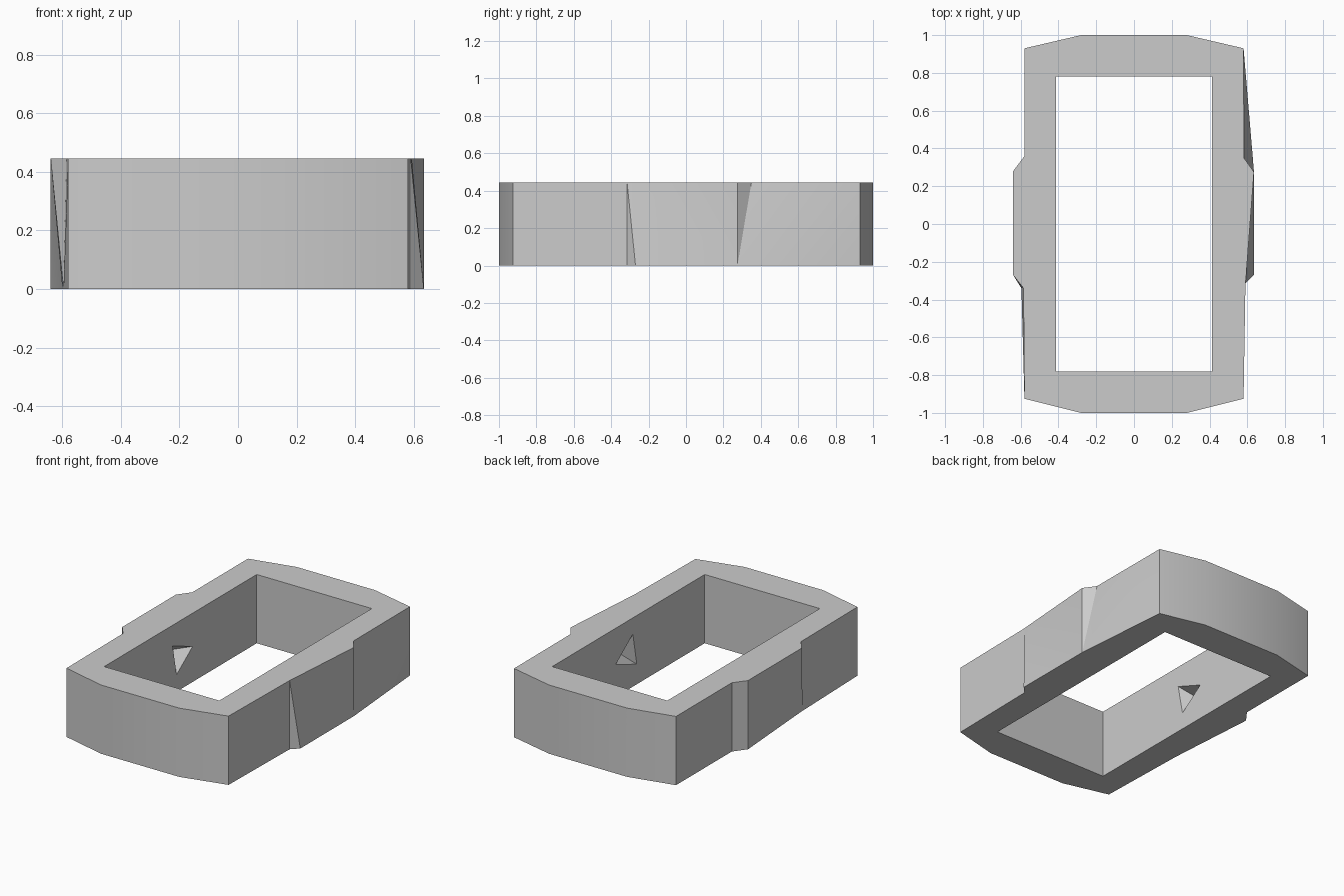
import bpy
import bmesh

cube = bpy.data.objects.get("Cube")
if cube:
    bpy.data.objects.remove(cube, do_unlink=True)

H = 0.445          # height of the frame
IX, IY = 0.412, 0.78   # half size of the opening

grey = bpy.data.materials.new("plain grey")
grey.use_nodes = True
colour = (0.6, 0.6, 0.6, 1)
grey.diffuse_color = colour
grey.node_tree.nodes["Principled BSDF"].inputs["Base Color"].default_value = colour

bm = bmesh.new()


def points(coords):
    return [bm.verts.new(c) for c in coords]


def loop_edges(verts):
    """Closed loop of edges, reusing those that exist."""
    edges = []
    for a, b in zip(verts, verts[1:] + verts[:1]):
        edges.append(bm.edges.get((a, b)) or bm.edges.new((a, b)))
    return edges


def fill(outer, hole, normal):
    """Flat face area with one hole."""
    bmesh.ops.triangle_fill(bm, use_beauty=True, normal=normal,
                            edges=loop_edges(outer) + loop_edges(hole))


# Outline: bowed ends and a raised grip on each long side
front_end = [(-0.58, -0.925), (-0.28, -1), (0.28, -1), (0.58, -0.925)]
back_end = [(0.58, 0.93), (0.28, 1), (-0.28, 1), (-0.58, 0.93)]
right_top = [(0.59, -0.315), (0.594, -0.27), (0.635, 0.275), (0.582, 0.35)]
right_low = [(0.59, -0.315), (0.635, -0.27), (0.635, 0.275), (0.629, 0.35)]
left_top = [(-0.58, 0.36), (-0.64, 0.28), (-0.64, -0.27), (-0.585, -0.34)]
left_low = [(-0.58, 0.36), (-0.64, 0.28), (-0.6, -0.27), (-0.596, -0.34)]

top = points([(x, y, H) for x, y in front_end + right_top + back_end + left_top])
low = points([(x, y, 0) for x, y in front_end + right_low + back_end + left_low])

# Outer walls, split along the diagonal that follows the twisted grips
count = len(top)
for i in range(count):
    j = (i + 1) % count
    if i in (4, 5, 13, 14):
        bm.faces.new((low[i], low[j], top[i]))
        bm.faces.new((low[j], top[j], top[i]))
    else:
        bm.faces.new((low[i], low[j], top[j]))
        bm.faces.new((low[i], top[j], top[i]))

# Rims around the opening
corners = [(-IX, -IY), (IX, -IY), (IX, IY), (-IX, IY)]
in_top = points([(x, y, H) for x, y in corners])
in_low = points([(x, y, 0) for x, y in corners])
fill(top, in_top, (0, 0, 1))
fill(low, in_low, (0, 0, -1))

# Short inner walls
for i, j in ((0, 1), (2, 3)):
    bm.faces.new((in_low[i], in_low[j], in_top[j], in_top[i]))

# Long inner walls, each with a three-sided pointed recess
recesses = {
    1: [(-0.045, 0.34), (0.13, 0.21), (-0.085, 0.13)],
    -1: [(-0.08, 0.31), (0.125, 0.23), (-0.04, 0.11)],
}
for side, shape in recesses.items():
    i, j = (1, 2) if side > 0 else (3, 0)
    mouth = points([(side * IX, y, z) for y, z in shape])
    fill([in_low[i], in_low[j], in_top[j], in_top[i]], mouth, (-side, 0, 0))
    tip = bm.verts.new((side * (IX + 0.1), 0, 0.225))
    for a, b in zip(mouth, mouth[1:] + mouth[:1]):
        bm.faces.new((a, b, tip))

bmesh.ops.recalc_face_normals(bm, faces=bm.faces)
mesh = bpy.data.meshes.new("frame")
bm.to_mesh(mesh)
bm.free()
mesh.materials.append(grey)

frame = bpy.data.objects.new("frame", mesh)
bpy.context.collection.objects.link(frame)
bpy.context.view_layer.objects.active = frame
frame.select_set(True)
bpy.ops.object.shade_smooth_by_angle(angle=0.4)
